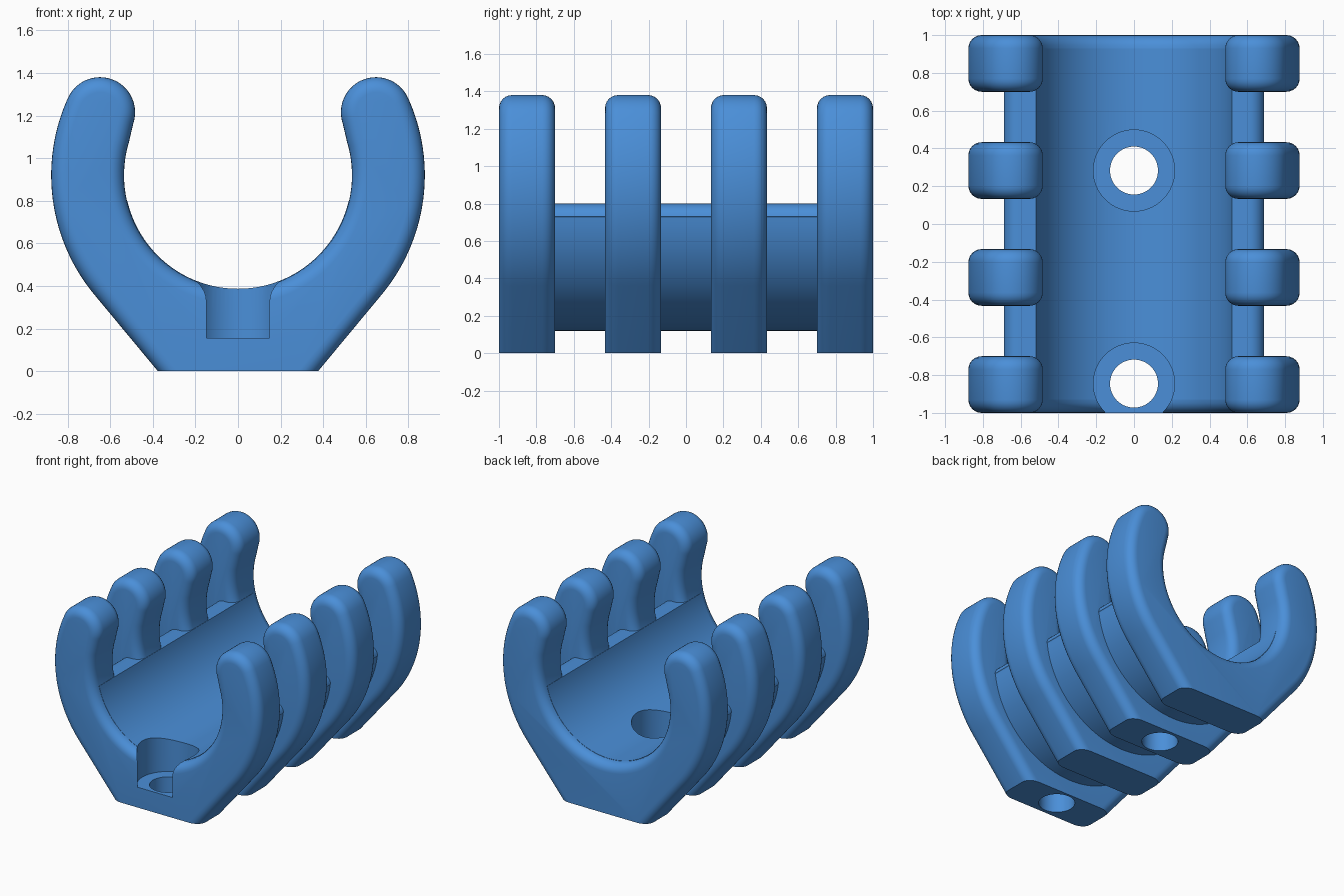
import bpy, bmesh, math
from math import sin, cos, radians, sqrt

if "Cube" in bpy.data.objects:
    bpy.data.objects.remove(bpy.data.objects["Cube"])

CZ = 0.92                        # height of the bore axis
R_OUT, R_IN, R_TIP = 0.877, 0.535, 0.165
FILLET = 0.07
FOOT = -39.7                     # angle where the outer arc turns into the straight foot
TIP = 24.5                       # angle of the finger tip centre

blue = bpy.data.materials.new("clip blue")
blue.diffuse_color = (0.069, 0.275, 0.69, 1)
blue.use_nodes = True
blue.node_tree.nodes["Principled BSDF"].inputs["Base Color"].default_value = blue.diffuse_color


def arc(cx, cz, r, a0, a1, n):
    return [(cx + r * cos(radians(a0 + (a1 - a0) * i / n)),
             cz + r * sin(radians(a0 + (a1 - a0) * i / n))) for i in range(n + 1)]


def mirror(half):
    """Close a right-hand half profile whose last point lies on x = 0."""
    return half + [(-x, z) for x, z in reversed(half[:-1])]


def rib_profile(d):
    """Rib outline shrunk by d, foot kept on the ground."""
    a = radians(FOOT)
    foot_x = (R_OUT - d + CZ * sin(a)) / cos(a)
    reach = R_OUT - R_TIP
    tx, tz = reach * cos(radians(TIP)), CZ + reach * sin(radians(TIP))
    half = [(foot_x, 0)]
    half += arc(0, CZ, R_OUT - d, FOOT, TIP, 28)
    half += arc(tx, tz, R_TIP - d, TIP, 199, 24)[1:]
    inner = arc(0, CZ, R_IN + d, 17, -90, 36)
    inner[-1] = (0, CZ - R_IN - d)
    return mirror(half + inner)


def cradle_profile():
    r, cz, top, k = 0.69, 0.81, 0.80, 0.08
    ri = R_IN - 0.002
    half = [(0, cz - r)] + arc(0, cz, r, -90, -7, 28)[1:]
    half += arc(r - k, top - k, k, 8, 90, 8)
    end = math.degrees(math.asin((top - CZ) / ri))
    half += arc(0, CZ, ri, end, -90, 36)
    half[-1] = (0, CZ - ri)
    return half + [(-x, z) for x, z in reversed(half[1:-1])]


def loft(name, sections):
    """Skin a list of (y, profile) sections and cap both ends."""
    bm = bmesh.new()
    rings = [[bm.verts.new((x, y, z)) for x, z in prof] for y, prof in sections]
    n = len(rings[0])
    for a, b in zip(rings, rings[1:]):
        for i in range(n):
            j = (i + 1) % n
            bm.faces.new((a[i], a[j], b[j], b[i]))
    bm.faces.new(rings[0])
    bm.faces.new(rings[-1])
    bmesh.ops.recalc_face_normals(bm, faces=bm.faces)
    me = bpy.data.meshes.new(name)
    bm.to_mesh(me)
    bm.free()
    me.materials.append(blue)
    ob = bpy.data.objects.new(name, me)
    bpy.context.collection.objects.link(ob)
    return ob


def combine(target, tool, op):
    bpy.context.view_layer.objects.active = target
    m = target.modifiers.new(op, 'BOOLEAN')
    m.operation, m.object, m.solver = op, tool, 'EXACT'
    bpy.ops.object.modifier_apply(modifier=m.name)
    bpy.data.objects.remove(tool)


def cylinder(name, r, y, z0, z1):
    bpy.ops.mesh.primitive_cylinder_add(vertices=64, radius=r, depth=z1 - z0,
                                        location=(0, y, (z0 + z1) / 2))
    ob = bpy.context.object
    ob.name = name
    ob.hide_render = True
    ob.data.materials.append(blue)
    return ob


# cradle trough running through all ribs
clip = loft("cable_clip", [(-0.93, cradle_profile()), (0.93, cradle_profile())])

# four rounded ribs with gripping fingers
steps = [(FILLET * (1 - sin(radians(a))), FILLET * (1 - cos(radians(a))))
         for a in range(0, 91, 15)]          # (shrink, depth from the end face)
for yc in (-0.85, -0.283, 0.283, 0.85):
    front = [(yc - 0.15 + t, rib_profile(d)) for d, t in steps]
    back = [(yc + 0.15 - t, rib_profile(d)) for d, t in reversed(steps)]
    combine(clip, loft("rib", front + back), 'UNION')

# counterbored screw holes
for yc in (-0.845, 0.283):
    combine(clip, cylinder("counterbore", 0.215, yc, 0.155, 0.9), 'DIFFERENCE')
    combine(clip, cylinder("screw_hole", 0.127, yc, -0.2, 0.5), 'DIFFERENCE')

bpy.ops.object.select_all(action='DESELECT')
clip.select_set(True)
bpy.context.view_layer.objects.active = clip
bpy.ops.object.shade_smooth_by_angle(angle=radians(30))
